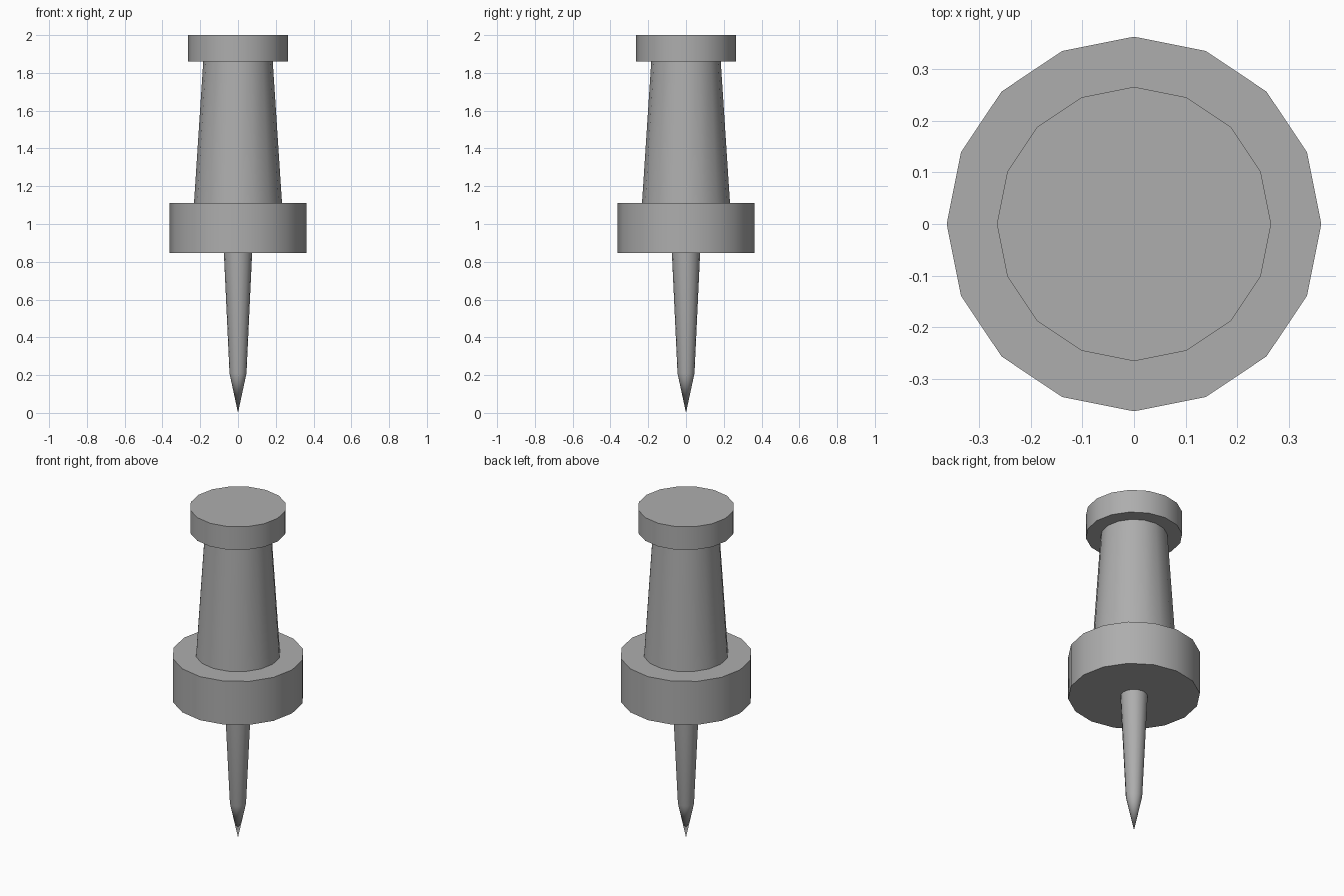
import bpy, bmesh
from math import cos, sin, pi, radians

if "Cube" in bpy.data.objects:
    bpy.data.objects.remove(bpy.data.objects["Cube"])

SIDES = 16

# Dark grey finish
grey = bpy.data.materials.new("dark_grey")
grey.diffuse_color = (0.42, 0.42, 0.42, 1)
grey.use_nodes = True
grey.node_tree.nodes["Principled BSDF"].inputs["Base Color"].default_value = grey.diffuse_color


def lathe(name, profile):
    """Spin a bottom-to-top (radius, z) profile around z; radius 0 closes to a point."""
    bm = bmesh.new()
    rings = []
    for r, z in profile:
        if r == 0:
            rings.append([bm.verts.new((0, 0, z))] * SIDES)
        else:
            rings.append([bm.verts.new((r * cos(2 * pi * i / SIDES),
                                        r * sin(2 * pi * i / SIDES), z))
                          for i in range(SIDES)])
    for low, high in zip(rings, rings[1:]):
        for i in range(SIDES):
            j = (i + 1) % SIDES
            corners = dict.fromkeys((low[i], low[j], high[j], high[i]))
            bm.faces.new(list(corners))
    # flat end caps
    if profile[0][0]:
        bm.faces.new(rings[0][::-1])
    if profile[-1][0]:
        bm.faces.new(rings[-1])
    bmesh.ops.recalc_face_normals(bm, faces=bm.faces[:])
    mesh = bpy.data.meshes.new(name)
    bm.to_mesh(mesh)
    bm.free()
    mesh.materials.append(grey)
    obj = bpy.data.objects.new(name, mesh)
    bpy.context.collection.objects.link(obj)
    bpy.ops.object.select_all(action='DESELECT')
    obj.select_set(True)
    bpy.context.view_layer.objects.active = obj
    bpy.ops.object.shade_smooth_by_angle(angle=radians(30))
    return obj


# Tapered needle with sharpened tip
lathe("needle", [(0, 0), (0.045, 0.21), (0.075, 0.85)])

# Handle: wide collar, tapered grip, top cap
lathe("handle", [(0.362, 0.847), (0.362, 1.11), (0.233, 1.11),
                 (0.184, 1.86), (0.265, 1.86), (0.265, 2.0)])
